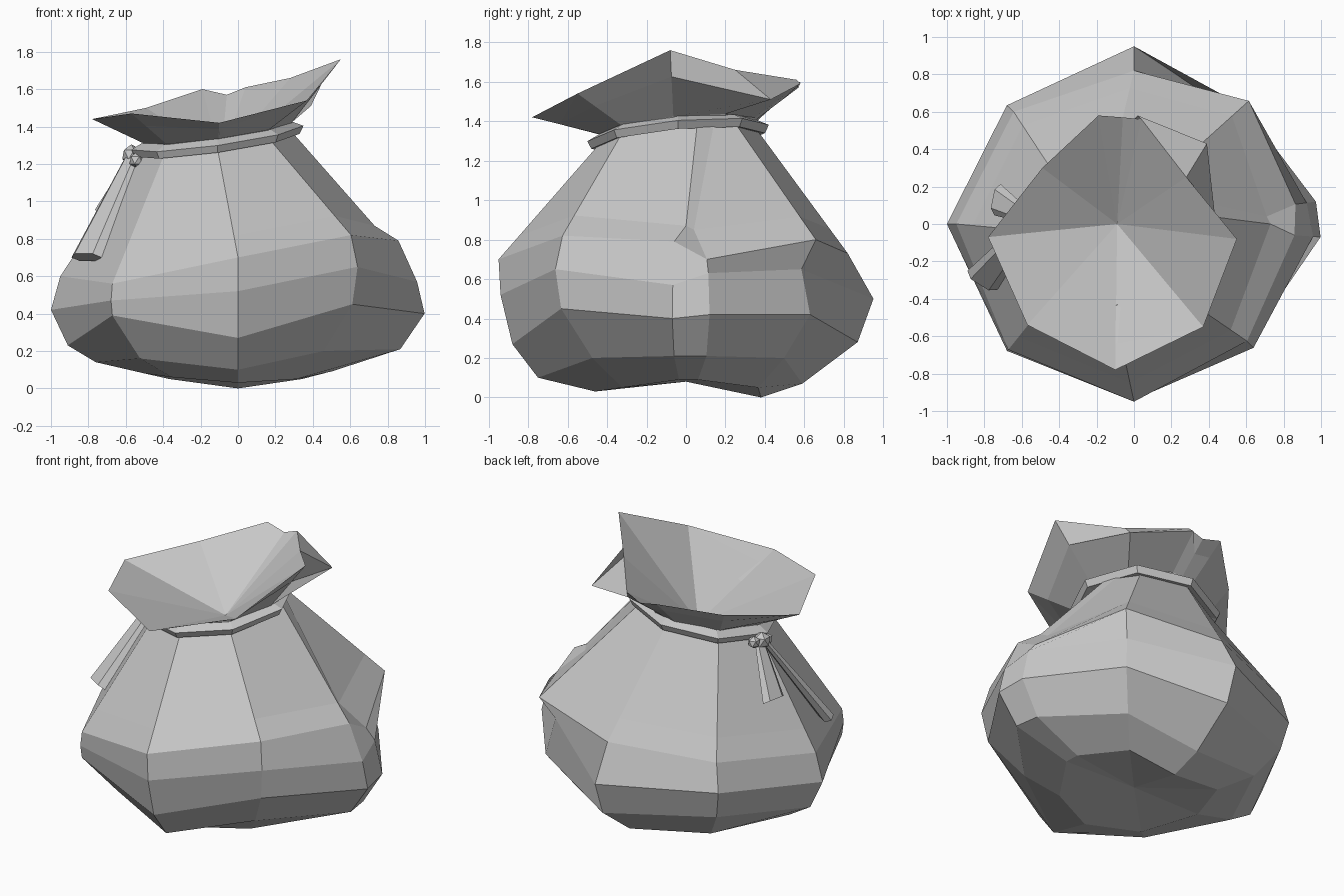
import bpy
import bmesh
from math import radians, cos, sin, atan2
from mathutils import Vector

default_cube = bpy.data.objects.get("Cube")
if default_cube:
    bpy.data.objects.remove(default_cube, do_unlink=True)

cloth = bpy.data.materials.new("grey cloth")
cloth.use_nodes = True
cloth.diffuse_color = (0.57, 0.57, 0.57, 1)
cloth.node_tree.nodes["Principled BSDF"].inputs["Base Color"].default_value = cloth.diffuse_color

NECK = Vector((-.11, -.04, 1.32))


def finish(bm, name):
    """Turn a bmesh into a flat shaded object."""
    bmesh.ops.recalc_face_normals(bm, faces=bm.faces[:])
    mesh = bpy.data.meshes.new(name)
    bm.to_mesh(mesh)
    bm.free()
    mesh.materials.append(cloth)
    obj = bpy.data.objects.new(name, mesh)
    bpy.context.collection.objects.link(obj)
    return obj


def add_ring(bm, points):
    return [bm.verts.new(p) for p in points]


def bridge(bm, lower, upper):
    """Join two closed rings with a band of quads."""
    count = len(lower)
    for i in range(count):
        j = (i + 1) % count
        bm.faces.new((lower[i], lower[j], upper[j], upper[i]))


def fan(bm, ring, centre):
    """Close a ring with triangles meeting at a centre point."""
    hub = bm.verts.new(centre)
    for a, b in zip(ring, ring[1:] + ring[:1]):
        bm.faces.new((a, b, hub))


def neck_point(angle, radius, lift=0):
    """Point on the tilted circle of the tied neck."""
    x, y = radius * cos(angle), radius * sin(angle)
    return NECK + Vector((x, y, .14 * x + .09 * y + lift))


# Bag body: columns around the bag, each an angle and (radius, height) steps going up
columns = [
    (-90, [(.46, .03), (.75, .10), (.88, .27), (.94, .52), (.95, .70)]),
    (-46, [(.45, .05), (.66, .20), (.88, .45), (.92, .65), (.87, .82)]),
    (-4, [(.5, .09), (.87, .21), (1, .40), (.96, .57), (.86, .79)]),
    (7, [(.5, .09), (.85, .21), (.98, .42), (.93, .63), (.87, .70)]),
    (47, [(.5, .05), (.68, .20), (.86, .42), (.80, .65), (.9, .80)]),
    (90, [(.38, 0), (.59, .07), (.87, .28), (.95, .50), (.82, .73)]),
    (137, [(.5, .05), (.72, .14), (.88, .32), (.93, .50), (.88, .68)]),
    (180, [(.5, .08), (.76, .14), (.91, .23), (1, .42), (.95, .60)]),
    (225, [(.5, .06), (.74, .16), (.95, .39), (.96, .47), (.95, .56)]),
]
paths = []
for degrees, steps in columns:
    angle = radians(degrees)
    path = [Vector((r * cos(angle), r * sin(angle), z)) for r, z in steps]
    top = neck_point(angle, .40)
    path += [path[-1].lerp(top, .2), top]
    paths.append(path)

# Tucked fold on the side, running up to the neck
for path, crease, turn in ((paths[2], (.73, 0, .87), 14), (paths[3], (.71, .04, .85), 27)):
    path[5] = Vector(crease)
    path[6] = neck_point(radians(turn), .40)

bm = bmesh.new()
rings = [add_ring(bm, level) for level in zip(*paths)]
for lower, upper in zip(rings, rings[1:]):
    bridge(bm, lower, upper)
fan(bm, rings[0], (0, 0, .08))
finish(bm, "bag_body")

# Flared open mouth above the tie, with a flap folded out at the back
rim_points = [Vector(p) for p in (
    (-.1, -.78, 1.42), (.37, -.55, 1.54), (.55, -.08, 1.76), (.28, .25, 1.66),
    (.04, .56, 1.61), (-.06, .57, 1.57), (-.19, .58, 1.6), (-.49, .3, 1.5),
    (-.78, -.07, 1.44), (-.57, -.54, 1.47),
)]
angles = [atan2(p.y - NECK.y, p.x - NECK.x) for p in rim_points]
collar_points = [neck_point(a, .40, .05) for a in angles]
brim_points = [c.lerp(p, .6) for c, p in zip(collar_points, rim_points)]
brim_points[3] = Vector((.39, .43, 1.51))
brim_points[4] = Vector((.02, .58, 1.59))

bm = bmesh.new()
mouth = [add_ring(bm, level) for level in (
    [neck_point(a, .36, -.02) for a in angles], collar_points, brim_points, rim_points)]
for lower, upper in zip(mouth, mouth[1:]):
    bridge(bm, lower, upper)
fan(bm, mouth[-1], (-.09, 0, 1.23))
finish(bm, "bag_mouth")

# Square cord around the neck
bm = bmesh.new()
section = [(.38, -.01), (.44, -.02), (.46, .02), (.40, .05)]
loops = [add_ring(bm, [neck_point(radians(a), r, h) for a in range(0, 360, 45)])
         for r, h in section]
for a, b in zip(loops, loops[1:] + loops[:1]):
    bridge(bm, a, b)
finish(bm, "neck_cord")


# Hanging cord ends: six sided strips that widen downward
def cord_end(name, start, end, side, width, depth):
    bm = bmesh.new()
    start, end, side = Vector(start), Vector(end), Vector(side).normalized()
    out = side.cross(end - start).normalized()
    shape = [(1, 0), (.6, 1), (-.6, 1), (-1, 0), (-.6, -1), (.6, -1)]
    ends = [add_ring(bm, [p + side * u * width * s + out * v * depth * s for u, v in shape])
            for p, s in ((start, .45), (end, 1))]
    bridge(bm, *ends)
    for ring in ends:
        bm.faces.new(ring)
    finish(bm, name)


cord_end("long_cord_end", (-.57, -.01, 1.23), (-.81, -.3, .70), (.8, -.5, 0), .095, .035)
cord_end("short_cord_end", (-.57, .04, 1.23), (-.73, .13, .94), (.2, 1, 0), .085, .03)

# Knot made of small lumps
bm = bmesh.new()
for offset, size in (((-.57, .02, 1.25), .055), ((-.54, -.06, 1.22), .045), ((-.56, .09, 1.26), .04)):
    lump = bmesh.ops.create_icosphere(bm, subdivisions=1, radius=size)
    bmesh.ops.translate(bm, verts=lump["verts"], vec=offset)
finish(bm, "cord_knot")
